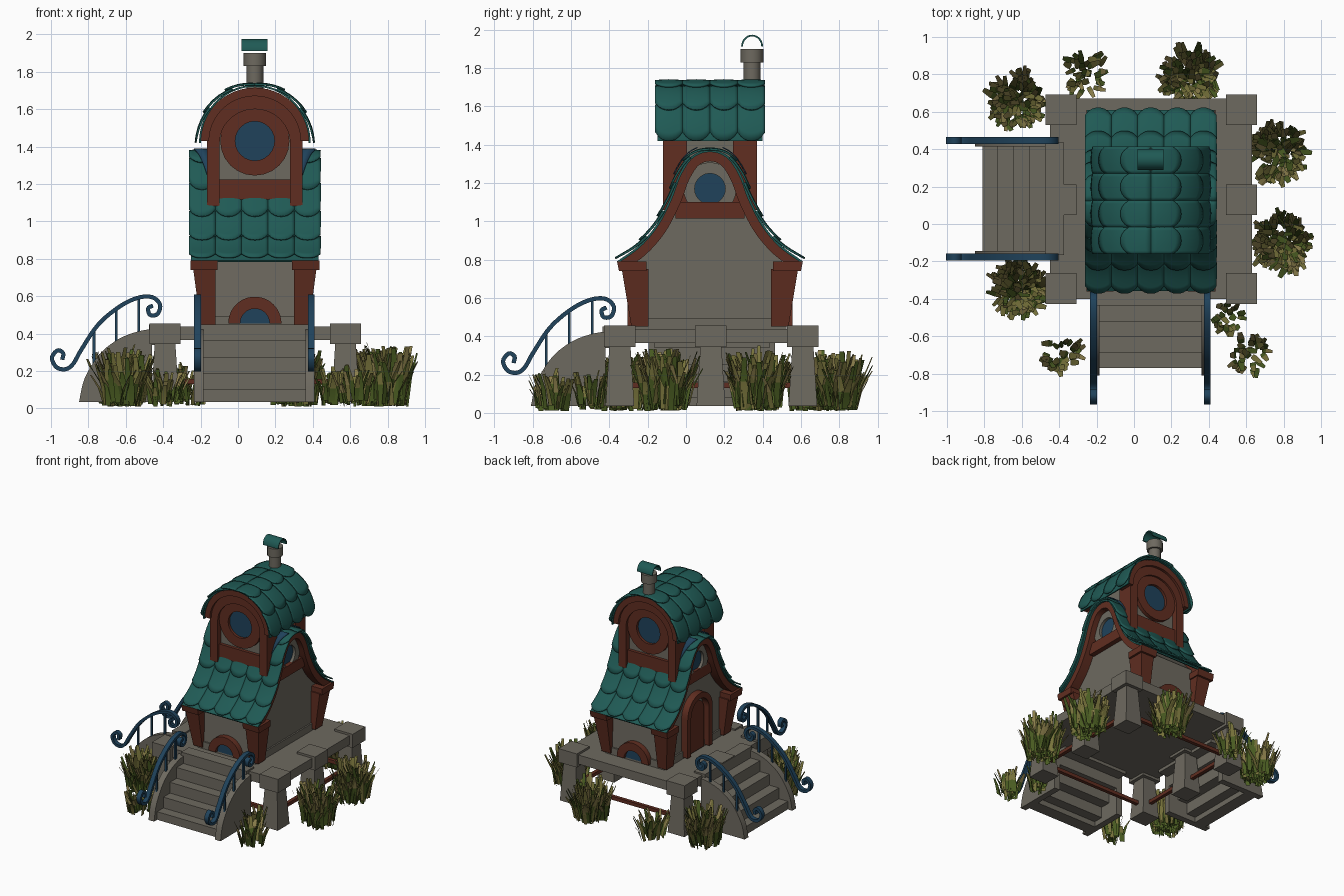
import bpy, bmesh, math, random
from mathutils import Vector

if "Cube" in bpy.data.objects:
    bpy.data.objects.remove(bpy.data.objects["Cube"])

random.seed(4)
CX, CY = 0.09, 0.125          # centre of the house


def mat(name, *c):
    m = bpy.data.materials.new(name)
    m.diffuse_color = (*c, 1)
    m.use_nodes = True
    m.node_tree.nodes["Principled BSDF"].inputs["Base Color"].default_value = m.diffuse_color
    return m


STONE = mat("stone grey", 0.155, 0.142, 0.115)
TEAL = mat("teal tile", 0.014, 0.102, 0.09)
WOOD = mat("red brown wood", 0.118, 0.027, 0.015)
BLUE = mat("window blue", 0.014, 0.055, 0.105)
IRON = mat("railing blue", 0.014, 0.055, 0.105)
GREEN = mat("grass green", 0.07, 0.11, 0.016)
OLIVE = mat("grass olive", 0.19, 0.175, 0.045)
STRAW = mat("grass straw", 0.27, 0.22, 0.075)


def finish(name, bm, *mats, recalc=True):
    if recalc:
        bmesh.ops.recalc_face_normals(bm, faces=bm.faces)
    me = bpy.data.meshes.new(name)
    bm.to_mesh(me)
    bm.free()
    for m in mats:
        me.materials.append(m)
    ob = bpy.data.objects.new(name, me)
    bpy.context.collection.objects.link(ob)
    return ob


def place(axis, t, p):
    return (t, p[0], p[1]) if axis == 'x' else (p[0], t, p[1])


def taper(name, lo, hi, z0, z1, m):
    """Block between rectangles lo and hi = (x0, x1, y0, y1)."""
    bm = bmesh.new()
    v = [bm.verts.new((r[i], r[j], z)) for r, z in ((lo, z0), (hi, z1))
         for i, j in ((0, 2), (1, 2), (1, 3), (0, 3))]
    for f in ((0, 1, 2, 3), (4, 5, 6, 7), (0, 1, 5, 4), (1, 2, 6, 5), (2, 3, 7, 6), (3, 0, 4, 7)):
        bm.faces.new([v[i] for i in f])
    return finish(name, bm, m)


def box(name, x0, x1, y0, y1, z0, z1, m):
    return taper(name, (x0, x1, y0, y1), (x0, x1, y0, y1), z0, z1, m)


def prism(name, pts, axis, a, b, m):
    bm = bmesh.new()
    A, B = [[bm.verts.new(place(axis, t, p)) for p in pts] for t in (a, b)]
    bm.faces.new(A)
    bm.faces.new(B)
    for i in range(len(pts)):
        j = (i + 1) % len(pts)
        bm.faces.new((A[i], A[j], B[j], B[i]))
    return finish(name, bm, m)


def band(name, outer, inner, axis, a, b, m, closed=False):
    """Strip between two polylines, given thickness from a to b."""
    bm = bmesh.new()
    rows = [[bm.verts.new(place(axis, t, p)) for p, t in ((o, a), (o, b), (i, b), (i, a))]
            for o, i in zip(outer, inner)]
    for r, s in zip(rows, rows[1:] + (rows[:1] if closed else [])):
        for k in range(4):
            bm.faces.new((r[k], r[(k + 1) % 4], s[(k + 1) % 4], s[k]))
    if not closed:
        bm.faces.new(rows[0])
        bm.faces.new(rows[-1])
    return finish(name, bm, m)


def spline(p, n=5):
    p = [Vector(q) for q in p]
    q = [2 * p[0] - p[1]] + p + [2 * p[-1] - p[-2]]
    out = []
    for a, b, c, d in zip(q, q[1:], q[2:], q[3:]):
        for k in range(n):
            t = k / n
            out.append(0.5 * (2 * b + (c - a) * t + (2 * a - 5 * b + 4 * c - d) * t * t + (3 * b - a - 3 * c + d) * t ** 3))
    return out + [p[-1]]


def offset(p, d):
    out = []
    for i, q in enumerate(p):
        t = (p[min(i + 1, len(p) - 1)] - p[max(i - 1, 0)]).normalized()
        out.append(q + d * Vector((-t.y, t.x)))
    return out


def arc(u, z, r, a0=180, a1=0, n=24, rz=None):
    return [Vector((u + r * math.cos(math.radians(a0 + (a1 - a0) * i / n)),
                    z + (rz or r) * math.sin(math.radians(a0 + (a1 - a0) * i / n)))) for i in range(n + 1)]


def both(half, c):
    """Mirror a ridge-to-eave profile into a full one centred on c."""
    return [Vector((c - p.x, p.y)) for p in half[:0:-1]] + [Vector((c + p.x, p.y)) for p in half]


def tiles(name, half, c, axis, a, b, cols, rows):
    """Scalloped, slightly bowed tiles laid along a profile on both slopes."""
    acc = [0]
    for p, q in zip(half, half[1:]):
        acc.append(acc[-1] + (q - p).length)

    def at(s):
        i = max(k for k in range(len(acc) - 1) if acc[k] <= s + 1e-9)
        d = (half[i + 1] - half[i]).normalized()
        return half[i] + d * (s - acc[i]), Vector((-d.y, d.x))
    bm, step, w, K, J = bmesh.new(), acc[-1] / rows, (b - a) / cols, 8, 5
    for side in (-1, 1):
        for r in range(rows):
            for col in range(cols):
                g = []
                for j in range(J + 1):
                    row = []
                    for k in range(K + 1):
                        t = 2 * k / K - 1
                        s0, s1 = max(0, r * step - 0.04), (r + 1) * step - 0.045 * abs(t) ** 2.5
                        p, n = at(s0 + (s1 - s0) * j / J)
                        p = p + n * (-0.010 + 0.013 * j / J + 0.006 * (1 - t * t))
                        row.append(bm.verts.new(place(axis, a + w * (col + 0.5 + 0.5 * t), (c + side * p.x, p.y))))
                    g.append(row)
                for j in range(J):
                    for k in range(K):
                        bm.faces.new((g[j][k], g[j][k + 1], g[j + 1][k + 1], g[j + 1][k]))
    ob = finish(name, bm, TEAL)
    sol = ob.modifiers.new("thickness", 'SOLIDIFY')
    sol.thickness, sol.offset = 0.010, 0


# Platform, capped pillars and tie rods
box("platform_slab", -0.45, 0.63, -0.40, 0.67, 0.365, 0.438, STONE)
for x, y in ((-0.39, -0.345), (-0.39, 0.13), (-0.39, 0.61), (0.575, -0.345), (0.575, 0.13), (0.575, 0.61)):
    box("pillar_cap", x - 0.082, x + 0.082, y - 0.082, y + 0.082, 0.345, 0.455, STONE)
    taper("pillar", (x - 0.075, x + 0.075, y - 0.075, y + 0.075), (x - 0.055, x + 0.055, y - 0.055, y + 0.055), 0.035, 0.35, STONE)
for y in (-0.345, 0.61):
    box("tie_rod", -0.39, 0.575, y - 0.014, y + 0.014, 0.13, 0.158, WOOD)
for x in (-0.39, 0.575):
    box("tie_rod", x - 0.014, x + 0.014, -0.345, 0.61, 0.13, 0.158, WOOD)

# Two flights of stairs with curled railings
STRINGER = spline([(-.81, .035), (-.78, .16), (-.70, .29), (-.6, .37), (-.5, .41), (-.42, .425)])
RAIL = spline([(-.9, .26), (-.895, .295), (-.925, .31), (-.955, .27), (-.93, .22), (-.88, .21), (-.84, .24), (-.8, .31),
               (-.71, .445), (-.6, .54), (-.5, .59), (-.42, .595), (-.377, .555), (-.39, .505), (-.43, .5), (-.44, .535), (-.415, .55)])
for axis, shift, lo, hi in (('x', 0, -0.235, 0.41), ('y', -0.04, -0.195, 0.465)):
    mv = lambda pts: [Vector((p[0] + shift, p[1])) for p in pts]
    for i, u in enumerate((-.77, -.69, -.605, -.52, -.435)):
        z = 0.10 + 0.0875 * i
        bot = 0.035 if i == 0 else z - 0.11
        prism("step", mv([(u, bot), (u + .1, bot), (u + .1, z), (u, z)]), axis, lo + .03, hi - .03, STONE)
    for e, s in ((lo, 1), (hi, -1)):
        prism("stringer", mv(STRINGER + [Vector((-.42, .035))]), axis, e, e + s * .05, STONE)
        band("railing", mv(offset(RAIL, .011)), mv(offset(RAIL, -.011)), axis, e, e + s * .036, IRON)
        for u, z0, z1 in ((-.73, .2, .425), (-.61, .33, .535), (-.49, .38, .595)):
            prism("baluster", mv([(u - .007, z0), (u + .007, z0), (u + .007, z1), (u - .007, z1)]), axis, e + s * .011, e + s * .025, IRON)

# Lower house: walls follow the bell-shaped roof
HALF = spline([(0, 1.385), (.06, 1.372), (.12, 1.33), (.175, 1.24), (.22, 1.12), (.29, .985), (.38, .88), (.49, .80)])
FULL = both(HALF, CY)
wall = [p for p in offset(FULL, -.04) if abs(p.x - CY) < .39]
prism("house_walls", wall + [Vector((CY + .39, .435)), Vector((CY - .39, .435))], 'x', CX - .25, CX + .25, STONE)
box("wall_plinth", CX - .262, CX + .262, CY - .40, CY + .40, .435, .495, STONE)
band("roof_underlay", offset(FULL, -.010), offset(FULL, -.022), 'x', CX - .34, CX + .34, TEAL)
tiles("lower_roof_tiles", HALF, CY, 'x', CX - .352, CX + .352, 5, 5)
for sx in (-1, 1):
    for sy in (-1, 1):          # small flashing plates beside the tower, narrowing downwards
        seg = [p for p in offset(HALF, .018) if .06 < p.x < .2]
        bm = bmesh.new()
        rows = [[bm.verts.new((CX + sx * x, CY + sy * p.x, p.y)) for x in (.24, .325 - .07 * k / (len(seg) - 1))]
                for k, p in enumerate(seg)]
        for r, s in zip(rows, rows[1:]):
            bm.faces.new((r[0], r[1], s[1], s[0]))
        finish("roof_flashing", bm, BLUE).modifiers.new("thickness", 'SOLIDIFY').thickness = .006
    band("barge_board", offset(FULL, -.015), offset(FULL, -.07), 'x', CX + sx * .22, CX + sx * .325, WOOD)
    face = CX + sx * .25
    box("gable_beam", face - .03, face + .04, CY - .18, CY + .18, 1.015, 1.10, WOOD)
    band("gable_window_ring", arc(CY, 1.17, .138, 0, 345, 23), arc(CY, 1.17, .08, 0, 345, 23), 'x', face, face + sx * .03, STONE, True)
    prism("gable_window_pane", arc(CY, 1.17, .085, 0, 345, 23), 'x', face, face + sx * .008, BLUE)
    for sy in (-1, 1):
        taper("corner_post", (CX + sx * .21, CX + sx * .29, CY + sy * .32, CY + sy * .41),
              (CX + sx * .21, CX + sx * .33, CY + sy * .32, CY + sy * .46), .45, .75, WOOD)
        taper("post_head", (CX + sx * .20, CX + sx * .345, CY + sy * .33, CY + sy * .475),
              (CX + sx * .20, CX + sx * .345, CY + sy * .33, CY + sy * .485), .74, .79, WOOD)

# Half-round cellar windows on the front and back
for sy in (-1, 1):
    y = CY + sy * .385
    band("cellar_window_frame", arc(CX, .455, .142), arc(CX, .455, .078), 'y', y, y + sy * .045, WOOD)
    prism("cellar_window_pane", arc(CX, .455, .082), 'y', y, y + sy * .022, BLUE)


# Arched door on the left side
def door_arch(r):
    return [Vector((CY - r, .45))] + arc(CY, .76, r, n=16) + [Vector((CY + r, .45))]


band("door_frame", door_arch(.16), door_arch(.115), 'x', CX - .25, CX - .305, WOOD)
prism("door_panel", door_arch(.09), 'x', CX - .25, CX - .275, WOOD)


# Upper tower
def tower_arch(r, rz, z0, n=24):
    return [Vector((CX - r, z0))] + arc(CX, 1.42, r, n=n, rz=rz) + [Vector((CX + r, z0))]


prism("tower_walls", tower_arch(.235, .25, 1.0), 'y', CY - .20, CY + .20, STONE)
for sy in (-1, 1):
    y = CY + sy * .2
    band("tower_arch_frame", tower_arch(.255, .25, 1.06), tower_arch(.188, .18, 1.06), 'y', y - sy * .08, y + sy * .045, WOOD)
    band("tower_arch_trim", arc(CX, 1.43, .29, rz=.285), arc(CX, 1.43, .245, rz=.24), 'y', y - sy * .05, y + sy * .065, WOOD)
    box("tower_beam", CX - .2, CX + .2, y - .025, y + .025, 1.115, 1.225, WOOD)
    band("tower_window_ring", arc(CX, 1.43, .185, 0, 345, 23), arc(CX, 1.43, .105, 0, 345, 23), 'y', y, y + sy * .03, WOOD, True)
    prism("tower_window_pane", arc(CX, 1.43, .108, 0, 345, 23), 'y', y, y + sy * .009, BLUE)
TOP = arc(0, 1.42, .308, 90, 0, 24, .32)
TFULL = both(TOP, CX)
band("tower_roof_underlay", offset(TFULL, -.010), offset(TFULL, -.02), 'y', CY - .275, CY + .275, TEAL)
tiles("tower_roof_tiles", TOP, CX, 'y', CY - .286, CY + .288, 4, 3)

# Chimney with a curved tile hood
for name, r, z0, z1 in (("chimney_pot", .045, 1.68, 1.84), ("chimney_collar", .06, 1.83, 1.90)):
    p = [(CX + r * math.cos(k * math.pi / 6), .345 + r * math.sin(k * math.pi / 6)) for k in range(12)]
    bm = bmesh.new()
    A = bm.faces.new([bm.verts.new((*q, z0)) for q in p])
    ext = bmesh.ops.extrude_face_region(bm, geom=[A], use_keep_orig=True)
    for v in (g for g in ext["geom"] if isinstance(g, bmesh.types.BMVert)):
        v.co.z = z1
    finish(name, bm, STONE)
band("chimney_hood", arc(.345, 1.912, .057, rz=.062), arc(.345, 1.912, .048, rz=.053), 'x', .02, .158, TEAL)

# Grass clumps: (x, y, radius, blades, height); every blade faces upwards
for x, y, r, n, h in ((-.63, .66, .17, 130, .33), (-.61, -.34, .17, 130, .33), (.30, .78, .18, 140, .34), (.76, .38, .18, 140, .35),
                      (.79, -.10, .18, 140, .35), (-.27, .80, .15, 34, .24), (-.38, -.70, .13, 32, .22),
                      (.62, -.70, .13, 32, .22), (.50, -.50, .1, 26, .22)):
    bm = bmesh.new()
    for i in range(n):
        a, k = random.uniform(0, 2 * math.pi), math.sqrt(random.random())
        out = Vector((math.cos(a), math.sin(a), 0))
        b = a + random.uniform(-1.3, 1.3) if k > .5 else random.uniform(0, 2 * math.pi)
        lean = Vector((math.cos(b), math.sin(b), 0)) * random.uniform(.25, .5) * r
        wide = Vector((-math.sin(b), math.cos(b), 0)) * random.uniform(.013, .021)
        base = Vector((x, y, random.uniform(.01, .05))) + out * r * .66 * k
        hh = h * random.uniform(.55, 1) * (1 - .12 * k)
        pts = [base, base + lean * .35 + Vector((0, 0, hh * .5)), base + lean + Vector((0, 0, hh * .92))]
        rows = [[bm.verts.new(p - wide * s), bm.verts.new(p + wide * s)] for p, s in zip(pts, (.8, 1, .6))]
        for j in range(2):
            f = bm.faces.new((rows[j][0], rows[j][1], rows[j + 1][1], rows[j + 1][0]))
            f.normal_update()
            if f.normal.z < 0:
                f.normal_flip()
            f.material_index = random.choice((0, 0, 0, 1)) if j == 0 else random.choice((0, 1, 1, 2))
    finish("grass_clump", bm, GREEN, OLIVE, STRAW, recalc=False)

bpy.ops.object.select_all(action='SELECT')
bpy.context.view_layer.objects.active = bpy.context.selected_objects[0]
bpy.ops.object.shade_smooth_by_angle(angle=math.radians(35))
